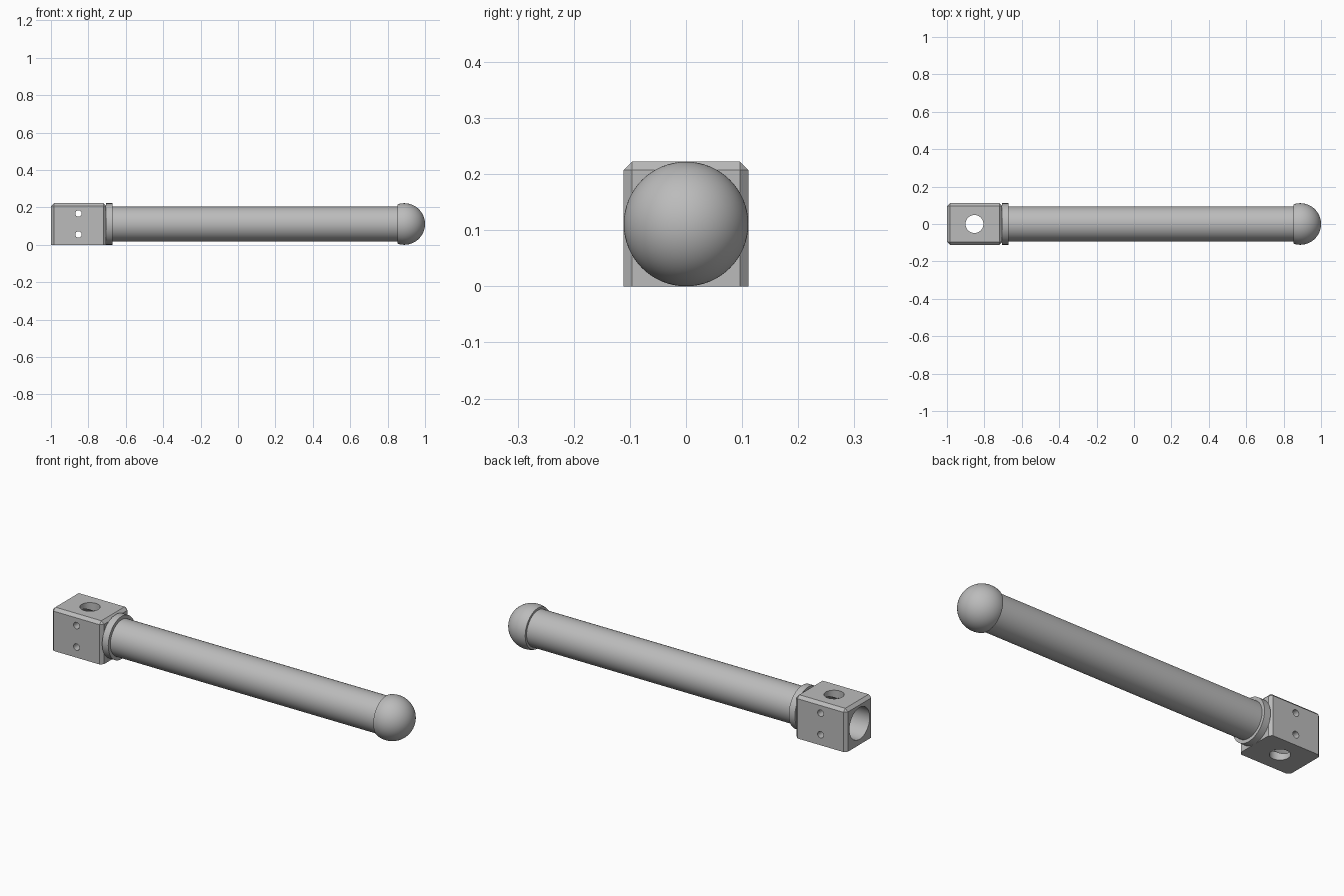
import bpy, bmesh, math
from mathutils import Matrix, Vector

cube = bpy.data.objects.get("Cube")
if cube:
    bpy.data.objects.remove(cube, do_unlink=True)

R = 0.111          # half height of the block, also the ball radius
BORE = 0.083
SEGMENTS = 64

grey = bpy.data.materials.new("machined_grey")
grey.use_nodes = True
grey.diffuse_color = (0.5, 0.5, 0.5, 1)
grey.node_tree.nodes["Principled BSDF"].inputs["Base Color"].default_value = (0.5, 0.5, 0.5, 1)


def finish(name, bm):
    bmesh.ops.recalc_face_normals(bm, faces=bm.faces)
    mesh = bpy.data.meshes.new(name)
    bm.to_mesh(mesh)
    bm.free()
    mesh.materials.append(grey)
    obj = bpy.data.objects.new(name, mesh)
    bpy.context.collection.objects.link(obj)
    return obj


def activate(obj):
    bpy.ops.object.select_all(action='DESELECT')
    obj.select_set(True)
    bpy.context.view_layer.objects.active = obj


def smooth(obj):
    activate(obj)
    bpy.ops.object.shade_smooth_by_angle(angle=math.radians(30))


def lathe(name, profile, closed=False):
    """Spin (x, radius) points about the long axis."""
    bm = bmesh.new()
    verts = [bm.verts.new((x, 0, R + r)) for x, r in profile]
    pairs = list(zip(verts, verts[1:]))
    if closed:
        pairs.append((verts[-1], verts[0]))
    edges = [bm.edges.new(p) for p in pairs]
    bmesh.ops.spin(bm, geom=verts + edges, cent=(0, 0, R), axis=(1, 0, 0),
                   angle=math.tau, steps=SEGMENTS, use_duplicate=False)
    bmesh.ops.remove_doubles(bm, verts=bm.verts, dist=1e-5)
    obj = finish(name, bm)
    smooth(obj)
    return obj


def drill(target, radius, centre, axis, depth):
    """Cut a round hole through the target, then remove the cutter."""
    bm = bmesh.new()
    turn = Vector((0, 0, 1)).rotation_difference(Vector(axis)).to_matrix().to_4x4()
    bmesh.ops.create_cone(bm, cap_ends=True, segments=48, radius1=radius, radius2=radius,
                          depth=depth, matrix=Matrix.Translation(centre) @ turn)
    cutter = finish("hole_cutter", bm)
    cutter.hide_render = True
    activate(target)
    mod = target.modifiers.new("hole", 'BOOLEAN')
    mod.operation = 'DIFFERENCE'
    mod.solver = 'EXACT'
    mod.object = cutter
    bpy.ops.object.modifier_apply(modifier=mod.name)
    bpy.data.objects.remove(cutter, do_unlink=True)


# Mounting block, chamfered everywhere except round its base
x0, x1 = -1.0, -0.705
bm = bmesh.new()
bmesh.ops.create_cube(bm, size=1)
bmesh.ops.scale(bm, vec=(x1 - x0, 2 * R, 2 * R), verts=bm.verts)
bmesh.ops.translate(bm, vec=((x0 + x1) / 2, 0, R), verts=bm.verts)
edges = [e for e in bm.edges if max(v.co.z for v in e.verts) > R]
bmesh.ops.bevel(bm, geom=edges, offset=0.015, segments=1, affect='EDGES')
block = finish("mounting_block", bm)

# Lengthwise bore, vertical bolt hole and two cross pin holes
hole_x = -0.853
drill(block, BORE, (hole_x, 0, R), (1, 0, 0), 0.6)
drill(block, 0.048, (hole_x, 0, R), (0, 0, 1), 0.6)
for side in (-1, 1):
    drill(block, 0.017, (hole_x, 0, R + side * 0.056), (0, 1, 0), 0.6)
smooth(block)

# Collar, hollow tube and ball end
lathe("collar", [(-0.705, BORE), (-0.705, R), (-0.67, R), (-0.67, BORE)], closed=True)
lathe("tube", [(-0.70, BORE), (-0.70, 0.0935), (0.87, 0.0935), (0.87, BORE)], closed=True)

ball_x, cut = 1 - R, 0.853
start = math.acos((cut - ball_x) / R)
arc = [start * (1 - i / 32) for i in range(33)]
lathe("ball_end", [(cut, 0)] + [(ball_x + R * math.cos(a), R * math.sin(a)) for a in arc])
